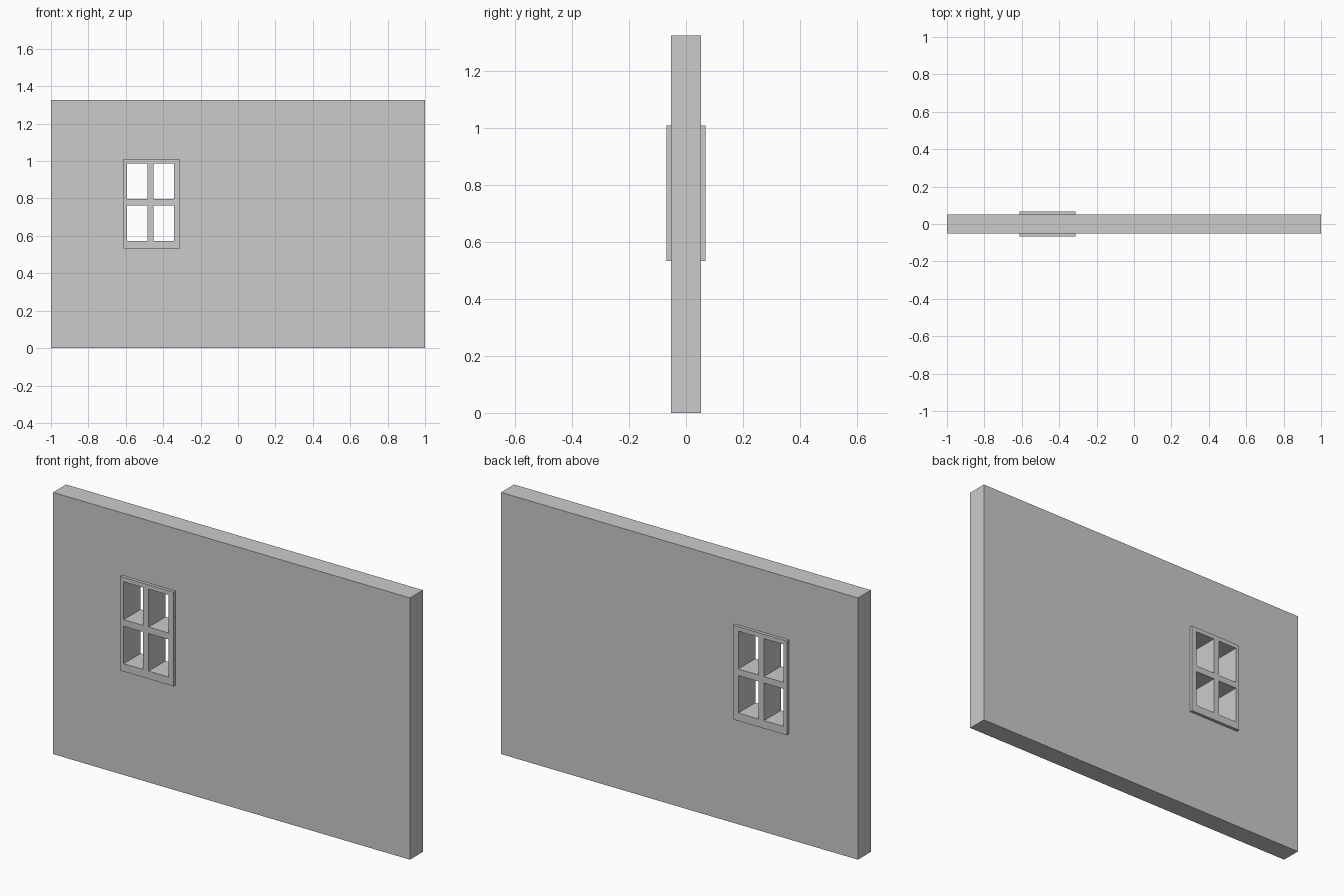
import bpy
import bmesh

if "Cube" in bpy.data.objects:
    bpy.data.objects.remove(bpy.data.objects["Cube"])


def pierced_slab(name, xs, zs, holes, half_depth):
    """Slab in the xz plane, cut along xs and zs, leaving out the hole cells."""
    bm = bmesh.new()
    grid = [[bm.verts.new((x, -half_depth, z)) for z in zs] for x in xs]
    for i in range(len(xs) - 1):
        for j in range(len(zs) - 1):
            if (i, j) not in holes:
                bm.faces.new((grid[i][j], grid[i + 1][j],
                              grid[i + 1][j + 1], grid[i][j + 1]))
    # Thicken towards the back, keeping the front faces
    result = bmesh.ops.extrude_face_region(bm, geom=bm.faces[:], use_keep_orig=True)
    moved = [g for g in result["geom"] if isinstance(g, bmesh.types.BMVert)]
    bmesh.ops.translate(bm, verts=moved, vec=(0, 2 * half_depth, 0))
    bmesh.ops.recalc_face_normals(bm, faces=bm.faces[:])
    mesh = bpy.data.meshes.new(name)
    bm.to_mesh(mesh)
    bm.free()
    obj = bpy.data.objects.new(name, mesh)
    bpy.context.collection.objects.link(obj)
    return obj


# Outer edges of the window
left, right, bottom, top = -0.613, -0.313, 0.533, 1.01

# Wall with one opening
pierced_slab("wall", [-1, left, right, 1], [0, bottom, top, 1.326],
             {(1, 1)}, 0.052)

# Window frame with crossbars and four open panes, proud of both wall faces
pierced_slab("window_frame",
             [left, -0.593, -0.485, -0.453, -0.341, right],
             [bottom, 0.573, 0.763, 0.796, 0.988, top],
             {(i, j) for i in (1, 3) for j in (1, 3)}, 0.068)
